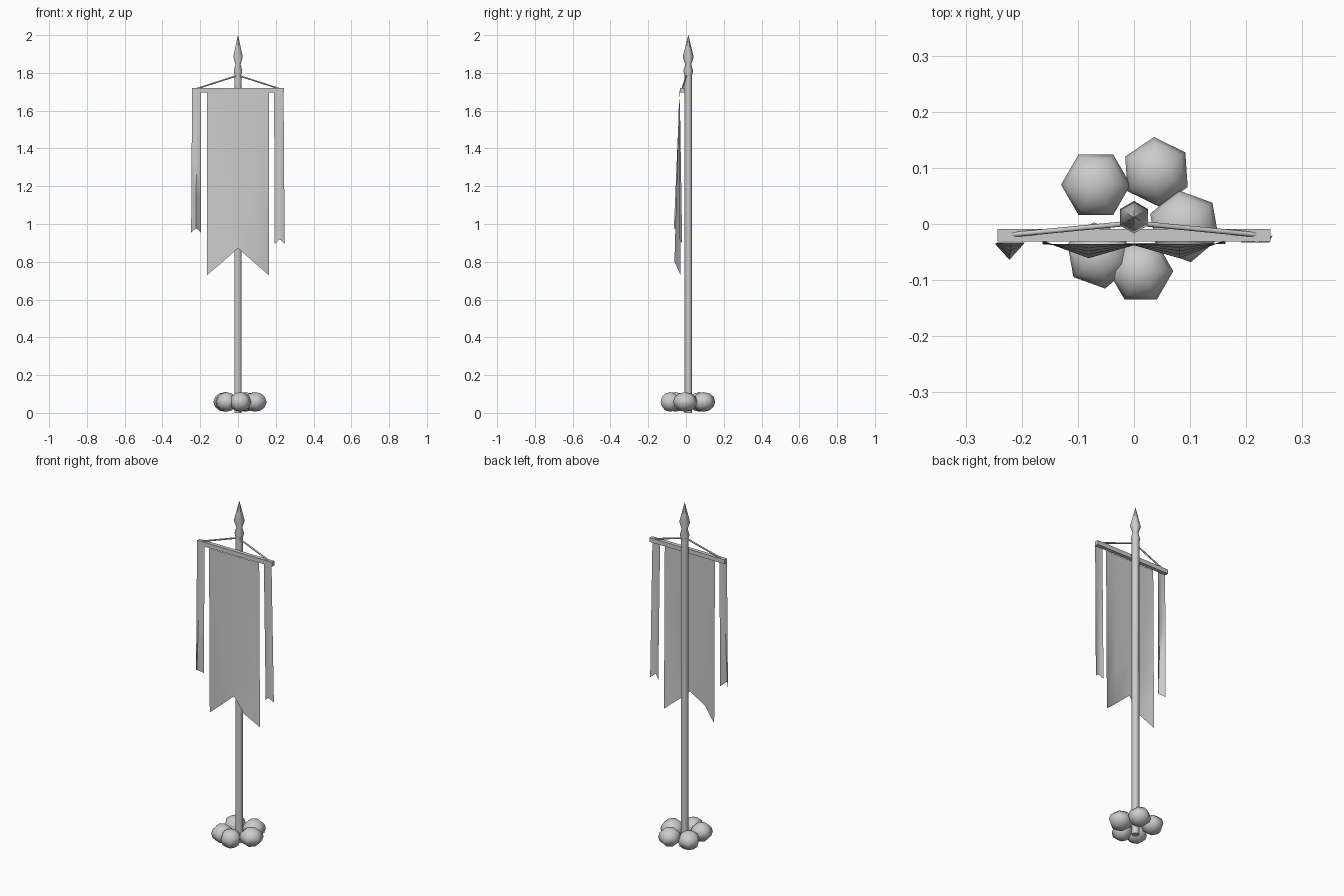
import bpy, bmesh
from math import radians, sin, cos, pi
from mathutils import Vector

if "Cube" in bpy.data.objects:
    bpy.data.objects.remove(bpy.data.objects["Cube"])


def make(name, verts, faces, smooth=None):
    me = bpy.data.meshes.new(name)
    me.from_pydata(verts, [], faces)
    me.update()
    ob = bpy.data.objects.new(name, me)
    bpy.context.collection.objects.link(ob)
    if smooth:
        bpy.ops.object.select_all(action='DESELECT')
        ob.select_set(True)
        bpy.context.view_layer.objects.active = ob
        bpy.ops.object.shade_smooth_by_angle(angle=radians(smooth))
    return ob


def lathe(name, profile, n, center, turn, smooth):
    # profile of (radius, z) swept around a vertical axis, capped at both ends
    verts = [(center[0] + r * cos(turn + 2 * pi * k / n),
              center[1] + r * sin(turn + 2 * pi * k / n), z)
             for r, z in profile for k in range(n)]
    faces = [(i * n + k, i * n + (k + 1) % n, (i + 1) * n + (k + 1) % n, (i + 1) * n + k)
             for i in range(len(profile) - 1) for k in range(n)]
    faces.append(tuple(reversed(range(n))))
    faces.append(tuple(range((len(profile) - 1) * n, len(profile) * n)))
    return make(name, verts, faces, smooth)


def cloth(name, columns, top_z, rows=4):
    # columns of (top x, top y, bottom x, bottom y, bottom z)
    n = len(columns)
    verts = []
    for i in range(rows + 1):
        t = i / rows
        for xt, yt, xb, yb, zb in columns:
            verts.append((xt + (xb - xt) * t, yt + (yb - yt) * t, top_z + (zb - top_z) * t))
    faces = [(i * n + k, (i + 1) * n + k, (i + 1) * n + k + 1, i * n + k + 1)
             for i in range(rows) for k in range(n - 1)]
    return make(name, verts, faces, 60)


def rod(name, a, b, r, n=6):
    a, b = Vector(a), Vector(b)
    ob = lathe(name, [(r, -0.5), (r, 0.5)], n, (0, 0), 0, 65)
    rot = (b - a).to_track_quat('Z', 'Y')
    for v in ob.data.vertices:
        p = Vector((v.co.x, v.co.y, v.co.z * (b - a).length))
        v.co = rot @ p + (a + b) / 2
    return ob


POLE = (0, 0.012)
# upright pole and spear tip
lathe("pole", [(0.021, 0), (0.021, 1.80)], 6, POLE, pi / 2, 65)
lathe("spear_tip", [(0.019, 1.785), (0.026, 1.81), (0.016, 1.845), (0.029, 1.885), (0.0005, 2.0)],
      6, POLE, pi / 2, 65)

# crossbar
bpy.ops.mesh.primitive_cube_add(size=1, location=(0, -0.02, 1.708))
bar = bpy.context.object
bar.name = "crossbar"
bar.scale = (0.486, 0.022, 0.025)

# hanging ropes
for side, label in ((-1, "left"), (1, "right")):
    rod("rope_" + label, (side * 0.217, -0.019, 1.717), (0, 0.002, 1.787), 0.0045)

# main banner with a swallowtail cut
cloth("banner", [(x, -0.036, x, y, z) for x, y, z in
                 ((-0.163, -0.029, 0.73), (-0.081, -0.061, 0.80), (0, -0.038, 0.872),
                  (0.081, -0.061, 0.80), (0.163, -0.029, 0.73))], 1.697)

# side ribbons
cloth("ribbon_left", [(-0.243, -0.033, -0.248, -0.035, 0.955), (-0.219, -0.033, -0.222, -0.064, 0.978),
                      (-0.195, -0.033, -0.196, -0.035, 0.955)], 1.708)
cloth("ribbon_right", [(0.191, -0.033, 0.194, -0.020, 0.895), (0.216, -0.033, 0.220, -0.034, 0.92),
                       (0.241, -0.033, 0.247, -0.020, 0.895)], 1.708)

# ring of stones around the foot
stones = [(-0.068, 0.070, 0.062, 90), (0.040, 0.093, 0.062, 4), (0.090, -0.004, 0.065, 10),
          (0.012, -0.084, 0.058, 90), (-0.062, -0.056, 0.060, 10)]
for i, (x, y, r, turn) in enumerate(stones):
    bpy.ops.mesh.primitive_uv_sphere_add(segments=6, ring_count=6, radius=1, location=(x, y, 0.058),
                                         rotation=(0, 0, radians(turn)))
    stone = bpy.context.object
    stone.name = f"stone_{i + 1}"
    stone.scale = (r, r, 0.052)
    bpy.ops.object.shade_smooth_by_angle(angle=radians(65))
